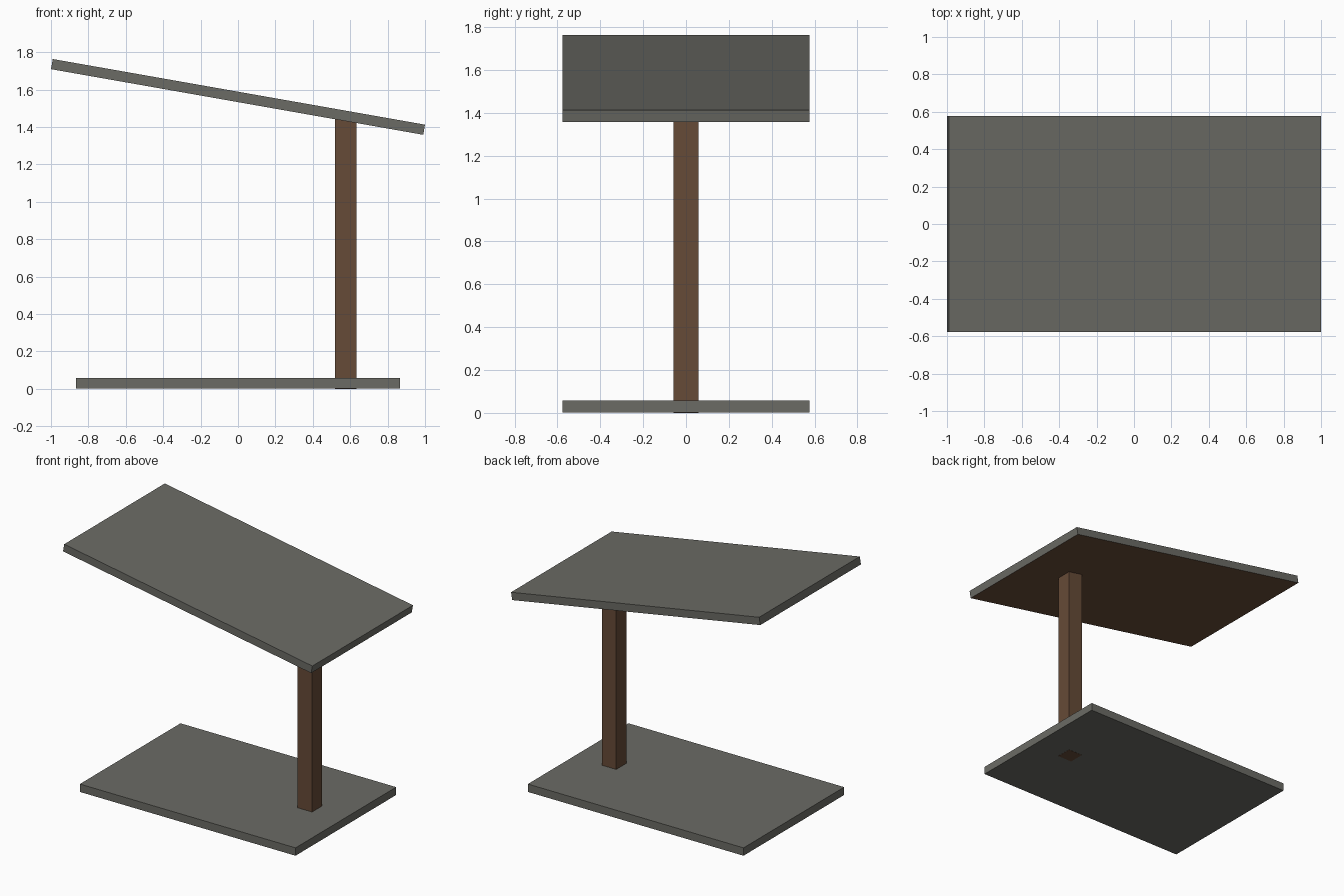
import bpy, bmesh, math
from mathutils import Matrix

if "Cube" in bpy.data.objects:
    bpy.data.objects.remove(bpy.data.objects["Cube"])


def material(name, rgb):
    m = bpy.data.materials.new(name)
    m.diffuse_color = (*rgb, 1.0)
    m.use_nodes = True
    m.node_tree.nodes["Principled BSDF"].inputs["Base Color"].default_value = m.diffuse_color
    return m


grey = material("stone_grey", (0.147, 0.147, 0.130))
brown = material("wood_brown", (0.133, 0.069, 0.038))


def box(name, size, centre, mats, tilt=0.0):
    """Box tilted about y; its underside takes the last material."""
    bm = bmesh.new()
    bmesh.ops.create_cube(bm, size=1.0, matrix=Matrix.Diagonal((*size, 1.0)))
    bm.normal_update()
    for f in bm.faces:
        f.material_index = len(mats) - 1 if f.normal.z < -0.5 else 0
    me = bpy.data.meshes.new(name)
    bm.transform(Matrix.Translation(centre) @ Matrix.Rotation(tilt, 4, 'Y'))
    bm.to_mesh(me)
    bm.free()
    for m in mats:
        me.materials.append(m)
    ob = bpy.data.objects.new(name, me)
    bpy.context.collection.objects.link(ob)
    return ob


DEPTH = 1.153

# flat base, a hair above the foot of the post that passes through it
box("base_slab", (1.73, DEPTH, 0.057), (0, 0, 0.0295), [grey])

# square post, ending inside the roof slab
box("post", (0.115, 0.115, 1.455), (0.577, 0, 0.7275), [brown])

# roof slab tilted 10 degrees, with a brown underside
box("roof_slab", (2.021, DEPTH, 0.055), (0, 0, 1.561), [grey, brown], math.radians(10))
